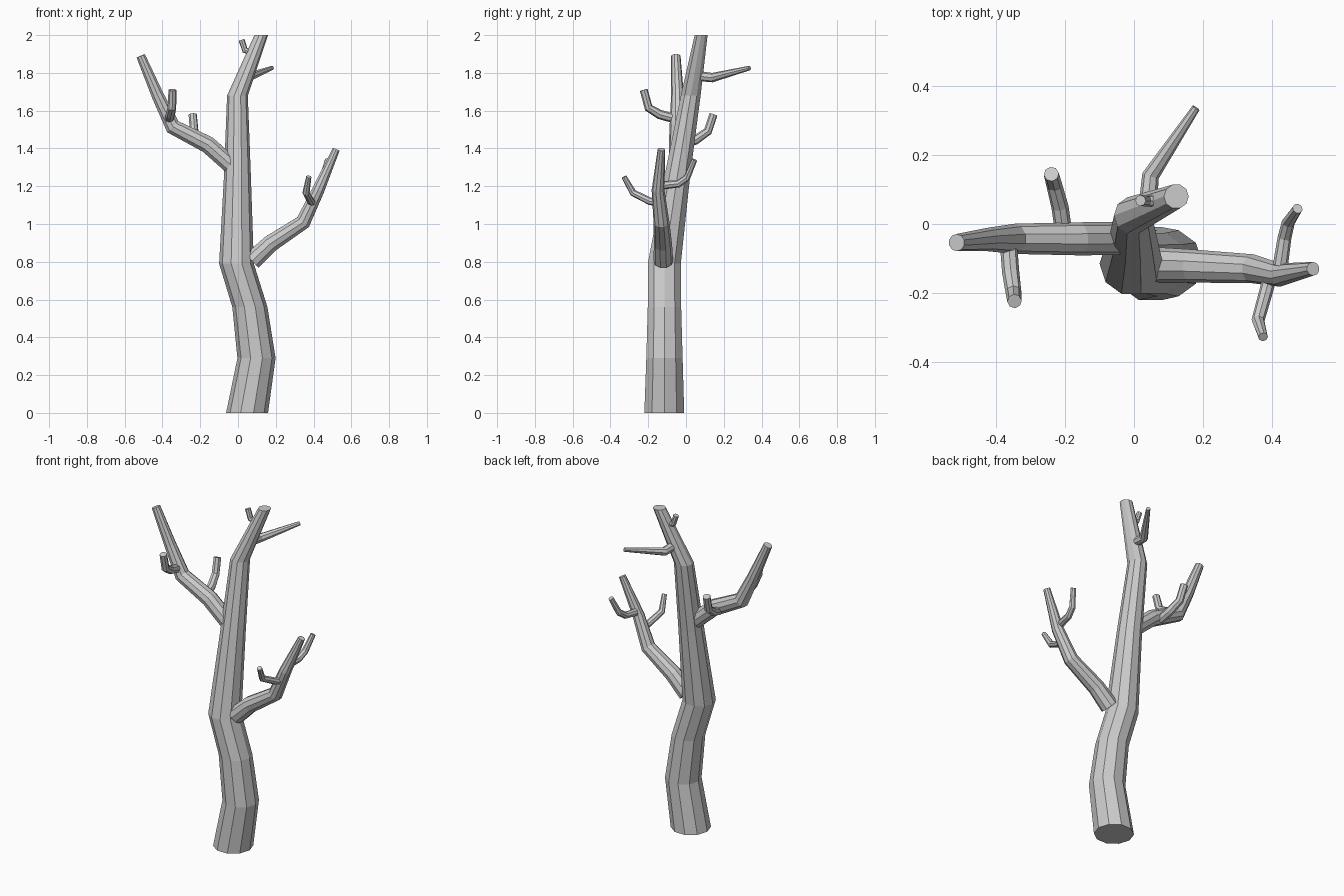
import bpy, bmesh, math
from mathutils import Vector


def limb(name, pts, sides, flat=False):
    """Tapered faceted tube; pts are (x, y, z, radius). flat keeps rings level."""
    bm = bmesh.new()
    centers = [Vector(p[:3]) for p in pts]
    up = Vector((0, 0, 1))
    rings, side = [], None
    for i, c in enumerate(centers):
        a = centers[max(i - 1, 0)]
        b = centers[min(i + 1, len(pts) - 1)]
        if flat:
            n = up
        else:
            n = Vector()
            if i > 0:
                n += (c - a).normalized()
            if i < len(pts) - 1:
                n += (b - c).normalized()
            n.normalize()
        if side is None:
            side = Vector((1, 0, 0)) if abs(n.x) < 0.6 else Vector((0, 1, 0))
        side = (side - n * side.dot(n)).normalized()
        other = n.cross(side)
        ring = []
        for k in range(sides):
            t = 2 * math.pi * k / sides
            ring.append(bm.verts.new(c + (side * math.cos(t) + other * math.sin(t)) * pts[i][3]))
        rings.append(ring)
    for r0, r1 in zip(rings, rings[1:]):
        for k in range(sides):
            j = (k + 1) % sides
            bm.faces.new((r0[k], r0[j], r1[j], r1[k]))
    bm.faces.new(rings[0][::-1])
    bm.faces.new(rings[-1])
    bmesh.ops.recalc_face_normals(bm, faces=bm.faces[:])
    me = bpy.data.meshes.new(name)
    bm.to_mesh(me)
    bm.free()
    ob = bpy.data.objects.new(name, me)
    bpy.context.collection.objects.link(ob)
    return ob


# Trunk
limb("trunk", [(0.048, -0.115, 0, 0.111), (0.098, -0.114, 0.29, 0.101),
               (0.063, -0.114, 0.56, 0.093), (-0.008, -0.115, 0.79, 0.092),
               (-0.003, -0.045, 1.26, 0.071), (-0.003, 0.025, 1.68, 0.055),
               (0.123, 0.08, 2.0, 0.036)], 10, flat=True)

# Main branches
limb("left_branch", [(-0.03, -0.042, 1.305, 0.048), (-0.16, -0.043, 1.42, 0.048),
                     (-0.345, -0.043, 1.515, 0.044), (-0.425, -0.045, 1.68, 0.034),
                     (-0.515, -0.054, 1.89, 0.025)], 10)
limb("right_branch", [(0.075, -0.12, 0.805, 0.052), (0.17, -0.122, 0.895, 0.048),
                      (0.345, -0.13, 1.01, 0.042), (0.425, -0.148, 1.18, 0.034),
                      (0.52, -0.13, 1.395, 0.02)], 10)

# Twigs
twigs = {
    "left_front_twig": [(-0.365, -0.05, 1.555, 0.025), (-0.358, -0.14, 1.58, 0.025),
                        (-0.35, -0.198, 1.615, 0.023), (-0.347, -0.224, 1.71, 0.021)],
    "left_back_twig": [(-0.205, -0.02, 1.42, 0.025), (-0.215, 0.05, 1.445, 0.025),
                       (-0.232, 0.115, 1.49, 0.023), (-0.24, 0.145, 1.58, 0.022)],
    "right_front_twig": [(0.40, -0.13, 1.11, 0.02), (0.385, -0.19, 1.12, 0.02),
                         (0.36, -0.28, 1.165, 0.019), (0.375, -0.328, 1.25, 0.014)],
    "right_back_twig": [(0.425, -0.12, 1.205, 0.022), (0.437, -0.04, 1.213, 0.02),
                        (0.448, 0.005, 1.245, 0.019), (0.475, 0.045, 1.34, 0.015)],
    "top_back_twig": [(0.04, 0.05, 1.785, 0.027), (0.048, 0.14, 1.775, 0.025),
                      (0.18, 0.337, 1.826, 0.012)],
    "top_small_twig": [(0.08, 0.065, 1.905, 0.016), (0.037, 0.068, 1.92, 0.017),
                       (0.019, 0.068, 1.975, 0.016)],
}
for name, pts in twigs.items():
    limb(name, pts, 8)
